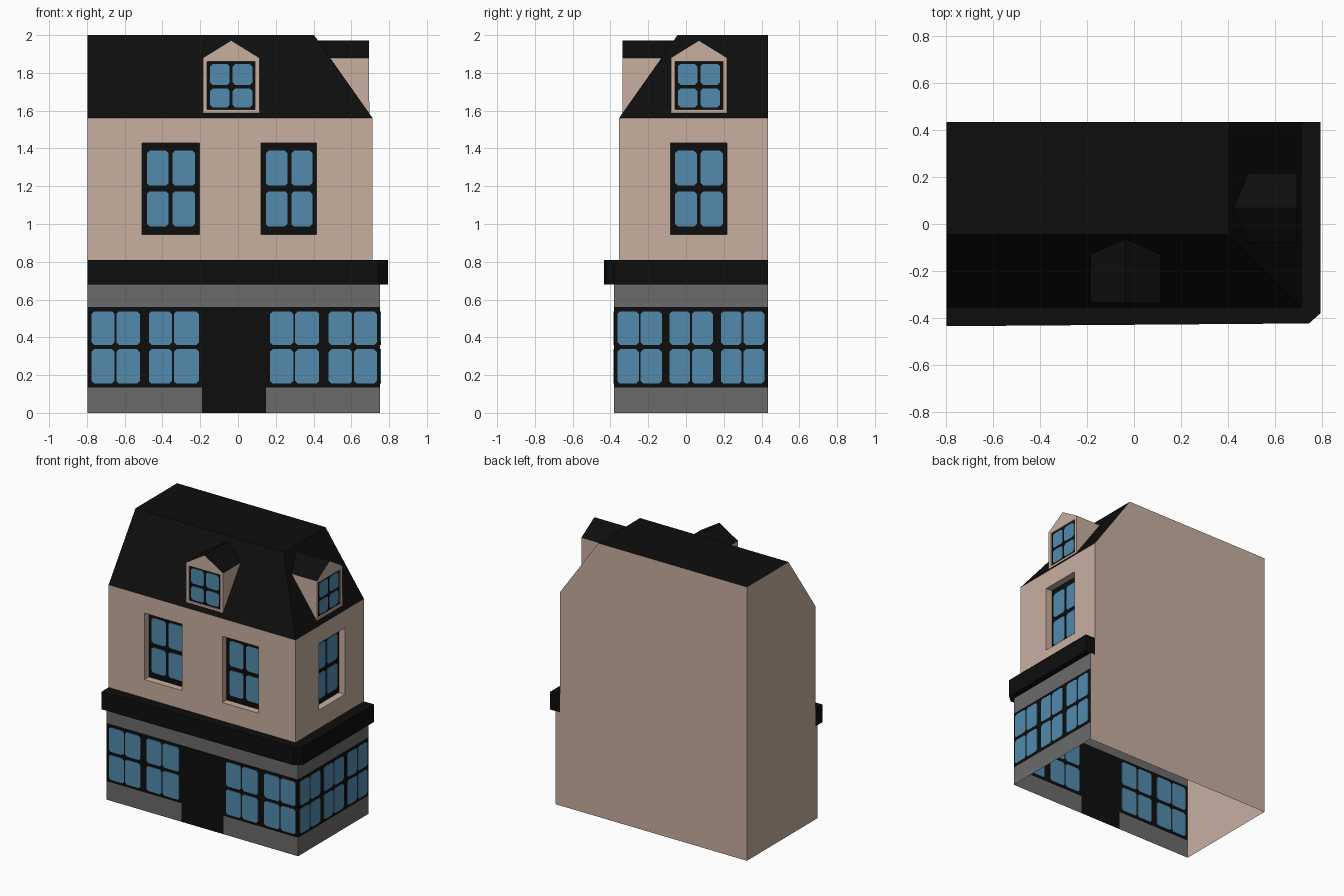
import bpy, bmesh
from mathutils import Vector

if "Cube" in bpy.data.objects:
    bpy.data.objects.remove(bpy.data.objects["Cube"])

MATS = {}
for mname, col in {"beige_plaster": (0.58, 0.43, 0.35), "black_trim": (0.004, 0.004, 0.004),
                   "grey_stone": (0.147, 0.147, 0.147), "blue_glass": (0.085, 0.26, 0.42)}.items():
    m = bpy.data.materials.new(mname)
    m.diffuse_color = (*col, 1)
    m.use_nodes = True
    m.node_tree.nodes["Principled BSDF"].inputs["Base Color"].default_value = m.diffuse_color
    MATS[mname] = m
BEIGE, BLACK, GREY, GLASS = range(4)

# shared dimensions
L, B, TOP = -0.797, 0.435, 2.0
GX, GY = 0.752, 0.38           # ground floor wall planes
UX, UY = 0.713, 0.355          # upper floor wall planes
EAVE, RUN = 1.56, 0.705        # roof start and inward run per unit height
INSET = (TOP - EAVE) * RUN


def make(name, faces):
    """faces: (points, material, reference point the face must look away from, or None)"""
    bm = bmesh.new()
    for pts, mat, ref in faces:
        f = bm.faces.new([bm.verts.new(p) for p in pts])
        f.material_index = mat
        f.normal_update()
        if ref and f.normal.dot(f.calc_center_median() - Vector(ref)) < 0:
            f.normal_flip()
    bmesh.ops.remove_doubles(bm, verts=bm.verts, dist=1e-4)
    me = bpy.data.meshes.new(name)
    bm.to_mesh(me)
    bm.free()
    for m in MATS.values():
        me.materials.append(m)
    ob = bpy.data.objects.new(name, me)
    bpy.context.collection.objects.link(ob)
    return ob


def at(side, u, out, z):
    return (u, -out, z) if side == "front" else (out, u, z)


def rect(side, out, u0, u1, z0, z1):
    return [at(side, u, out, z) for u, z in ((u0, z0), (u1, z0), (u1, z1), (u0, z1))]


def wall(side, out, us, zs, rule):
    """Grid of wall cells; rule(column, row) gives the colour, None leaves a hole"""
    return [(rect(side, out, us[i], us[i + 1], zs[j], zs[j + 1]), rule(i, j), None)
            for i in range(len(us) - 1) for j in range(len(zs) - 1) if rule(i, j) is not None]


def recess(side, out, depth, u0, u1, z0, z1):
    """Black back plane with plaster reveals"""
    a, b = rect(side, out, u0, u1, z0, z1), rect(side, out - depth, u0, u1, z0, z1)
    return [(b, BLACK, None)] + [([a[k], a[(k + 1) % 4], b[(k + 1) % 4], b[k]], BEIGE, None) for k in range(4)]


def panes(name, side, out, columns, rows, c=0.014, t=0.004):
    """Thin glass plates with clipped corners, seen from both sides of the wall"""
    faces = []
    for u0, u1 in columns:
        for z0, z1 in rows:
            o = [(u0 + c, z0), (u1 - c, z0), (u1, z0 + c), (u1, z1 - c),
                 (u1 - c, z1), (u0 + c, z1), (u0, z1 - c), (u0, z0 + c)]
            f = [at(side, u, out + t, z) for u, z in o]
            b = [at(side, u, out - t, z) for u, z in o]
            ref = at(side, (u0 + u1) / 2, out, (z0 + z1) / 2)
            faces += [(f, GLASS, ref), (b, GLASS, ref)]
            faces += [([f[k], f[(k + 1) % 8], b[(k + 1) % 8], b[k]], GLASS, ref) for k in range(8)]
    make(name, faces)


CORE = (0, 0.1, 1)

# ground floor: stone plinth and lintel, black shopfront band and door
make("shop_walls",
     wall("front", GY, [L, -0.19, 0.147, GX], [0, 0.135, 0.56, 0.69],
          lambda i, j: BLACK if j == 1 or (j == 0 and i == 1) else GREY)
     + wall("right", GX, [-GY, B], [0, 0.135, 0.56, 0.69], lambda i, j: BLACK if j == 1 else GREY))
shop_rows = [(0.155, 0.337), (0.36, 0.538)]
panes("shop_windows_front", "front", GY,
      [(-0.775, -0.654), (-0.644, -0.52), (-0.472, -0.35), (-0.34, -0.207),
       (0.17, 0.293), (0.303, 0.43), (0.48, 0.604), (0.614, 0.735)], shop_rows)
panes("shop_windows_right", "right", GX,
      [(-0.363, -0.25), (-0.24, -0.128), (-0.088, 0.021), (0.031, 0.142),
       (0.184, 0.294), (0.304, 0.415)], shop_rows)

# cornice: L-shaped ledge with a clipped corner
outline = [(L, -0.435), (0.745, -0.423), (0.793, -0.38), (0.793, B), (UX, B), (UX, -UY), (L, -UY)]
lo, hi = ([(x, y, z) for x, y in outline] for z in (0.68, 0.81))
cornice = [(lo[::-1], BLACK, None), (hi, BLACK, None)]
cornice += [([lo[k], lo[(k + 1) % 7], hi[(k + 1) % 7], hi[k]], BLACK, None) for k in range(7)]
make("cornice", cornice)

# upper floor walls with recessed windows
Z = [0.81, 0.945, 1.43, EAVE]
fu, ru = [L, -0.507, -0.205, 0.122, 0.416, UX], [-UY, -0.083, 0.217, B]
upper = wall("front", UY, fu, Z, lambda i, j: None if j == 1 and i in (1, 3) else BEIGE)
upper += wall("right", UX, ru, Z, lambda i, j: None if j == 1 and i == 1 else BEIGE)
for side, out, u0, u1 in (("front", UY, fu[1], fu[2]), ("front", UY, fu[3], fu[4]), ("right", UX, ru[1], ru[2])):
    upper += recess(side, out, 0.05, u0, u1, Z[1], Z[2])
    panes("upper_window_glass", side, out - 0.05,
          [(u0 + 0.025, u0 + 0.14), (u0 + 0.16, u1 - 0.022)], [(0.987, 1.173), (1.203, 1.388)])
make("upper_walls", upper)

# plain party walls at the back and left, following the stepped outline
make("party_walls", [
    ([(x, B, z) for x, z in ((GX, 0), (GX, 0.68), (UX, 0.68), (UX, EAVE), (UX - INSET, TOP), (L, TOP), (L, 0))],
     BEIGE, CORE),
    ([(L, y, z) for y, z in ((-GY, 0), (-GY, 0.68), (-UY, 0.68), (-UY, EAVE), (-UY + INSET, TOP), (B, TOP), (B, 0))],
     BEIGE, CORE)])

# mansard roof
rx, ry = UX - INSET, -UY + INSET
make("mansard_roof", [
    ([(L, -UY, EAVE), (UX, -UY, EAVE), (rx, ry, TOP), (L, ry, TOP)], BLACK, CORE),
    ([(UX, -UY, EAVE), (UX, B, EAVE), (rx, B, TOP), (rx, ry, TOP)], BLACK, CORE),
    ([(L, ry, TOP), (rx, ry, TOP), (rx, B, TOP), (L, B, TOP)], BLACK, CORE)])


# gabled dormers
def dormer(side, base, u0, u1):
    out, z0, ze, zp, um = base - 0.02, 1.585, 1.88, 1.972, (u0 + u1) / 2
    w = (u0 + 0.022, u1 - 0.022, 1.605, 1.86)
    slope = lambda z: base - (z - EAVE) * RUN
    ref = at(side, um, out - 0.1, 1.75)
    P = lambda u, o, z: at(side, u, o, z)
    faces = wall(side, out, [u0, w[0], w[1], u1], [z0, w[2], w[3]],
                 lambda i, j: None if (i, j) == (1, 1) else BEIGE)
    faces += [([P(u0, out, w[3]), P(u1, out, w[3]), P(u1, out, ze), P(um, out, zp), P(u0, out, ze)], BEIGE, ref)]
    faces += recess(side, out, 0.01, *w)
    for u in (u0, u1):
        faces += [([P(u, out, z0), P(u, out, ze), P(u, slope(ze), ze), P(u, slope(z0), z0)], BEIGE, ref),
                  ([P(u, out, ze), P(um, out, zp), P(um, slope(zp), zp), P(u, slope(ze), ze)], BLACK, ref)]
    make(side + "_dormer", faces)
    panes(side + "_dormer_glass", side, out - 0.01,
          [(w[0] + 0.015, um - 0.008), (um + 0.008, w[1] - 0.015)], [(1.617, 1.718), (1.736, 1.848)])


dormer("front", UY, -0.185, 0.113)
dormer("right", UX, -0.08, 0.217)
